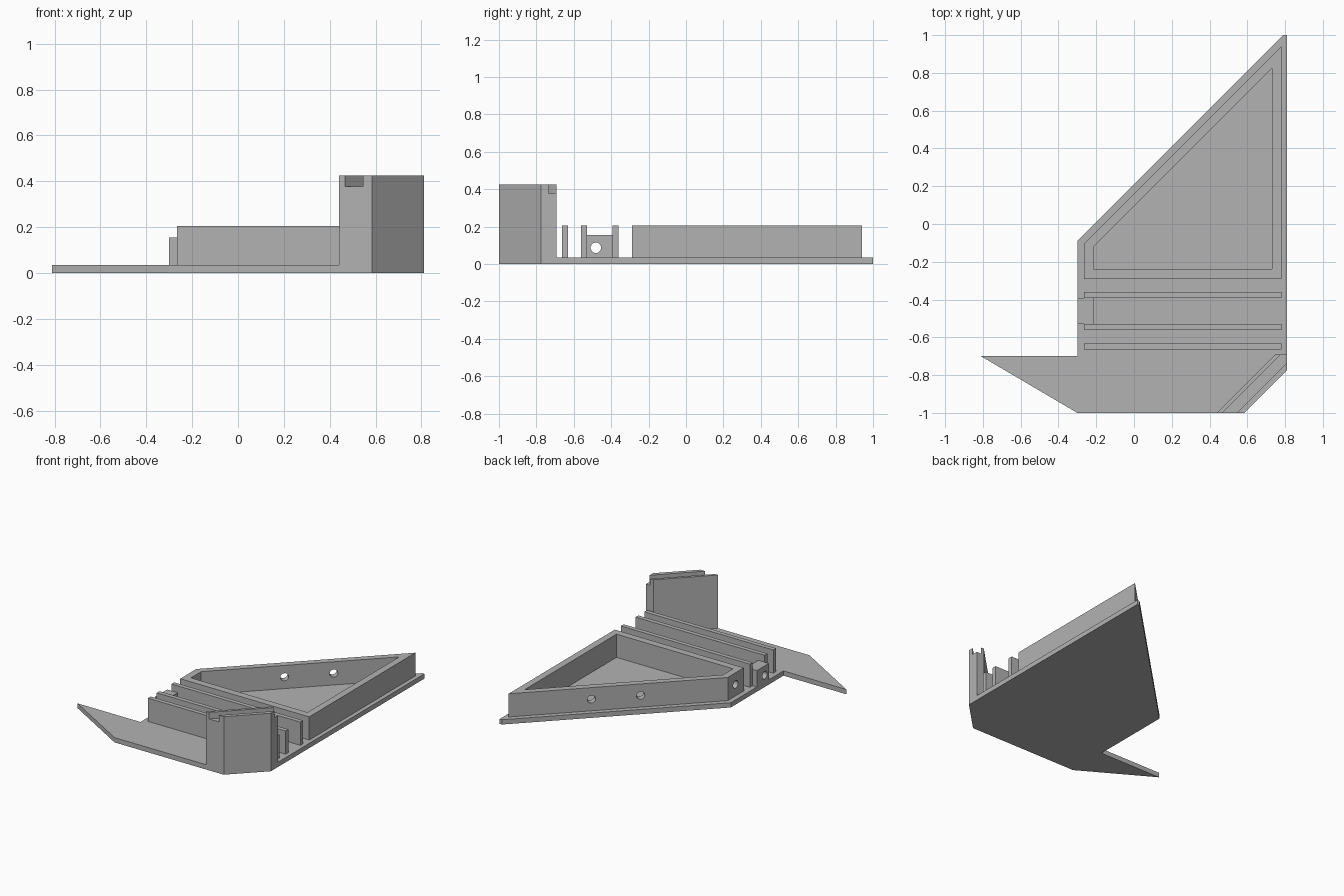
import bpy, bmesh, math
from mathutils import Vector

if "Cube" in bpy.data.objects:
    bpy.data.objects.remove(bpy.data.objects["Cube"], do_unlink=True)

GREY = (0.45, 0.45, 0.45, 1)
grey = bpy.data.materials.new("plain grey")
grey.use_nodes = True
grey.diffuse_color = GREY
grey.node_tree.nodes["Principled BSDF"].inputs["Base Color"].default_value = GREY

BASE_TOP, WALL_TOP, BLOCK_TOP, TOWER_TOP = 0.035, 0.205, 0.155, 0.425
HOLE_RADIUS = 0.028


def add_object(name, bm):
    bmesh.ops.recalc_face_normals(bm, faces=bm.faces)
    mesh = bpy.data.meshes.new(name)
    bm.to_mesh(mesh)
    bm.free()
    mesh.materials.append(grey)
    obj = bpy.data.objects.new(name, mesh)
    bpy.context.collection.objects.link(obj)
    return obj


def prism(name, outline, bottom, top):
    """Extrude a plan outline from bottom to top."""
    bm = bmesh.new()
    face = bm.faces.new([bm.verts.new((x, y, bottom)) for x, y in outline])
    grown = bmesh.ops.extrude_face_region(bm, geom=[face])
    verts = [g for g in grown["geom"] if isinstance(g, bmesh.types.BMVert)]
    bmesh.ops.translate(bm, verts=verts, vec=(0, 0, top - bottom))
    return add_object(name, bm)


def box(name, x0, x1, y0, y1, bottom, top):
    return prism(name, [(x0, y0), (x1, y0), (x1, y1), (x0, y1)], bottom, top)


def drill(name, centre, direction, length):
    """A round cutter lying along the given direction."""
    bm = bmesh.new()
    bmesh.ops.create_cone(bm, cap_ends=True, segments=24, radius1=HOLE_RADIUS,
                          radius2=HOLE_RADIUS, depth=length)
    obj = add_object(name, bm)
    turn = Vector(direction).to_track_quat("Z", "Y").to_matrix().to_4x4()
    turn.translation = centre
    obj.data.transform(turn)
    return obj


def cut(target, cutters):
    """Subtract each cutter, then discard it."""
    for cutter in cutters:
        cutter.hide_render = True
        mod = target.modifiers.new("cut", "BOOLEAN")
        mod.operation, mod.solver, mod.object = "DIFFERENCE", "EXACT", cutter
        bpy.context.view_layer.objects.active = target
        bpy.ops.object.modifier_apply(modifier=mod.name)
        bpy.data.objects.remove(cutter, do_unlink=True)


# Base plate with the pointed wing on its right
prism("base_plate", [(-0.81, -0.70), (-0.30, -1), (0.585, -1), (0.81, -0.775),
                     (0.81, 1), (0.79, 1), (-0.30, -0.09), (-0.30, -0.70)],
      0, BASE_TOP)

# Open tray with slanted back wall
tray = prism("tray_wall", [(-0.265, -0.29), (0.78, -0.29), (0.78, 0.94), (-0.265, -0.105)],
             BASE_TOP, WALL_TOP)
hollow = prism("tray_hollow", [(-0.215, -0.238), (0.73, -0.238), (0.73, 0.825), (-0.215, -0.12)],
               0, 0.3)
holes = [drill("slant_hole", (x, x + 0.13, 0.12), (-1, 1, 0), 0.15) for x in (0.40, 0.165)]
holes.append(drill("side_hole", (-0.24, -0.195, 0.12), (1, 0, 0), 0.12))
cut(tray, [hollow] + holes)

# Parallel ribs in front of the tray
for name, y in (("back_rib", -0.376), ("middle_rib", -0.546), ("front_rib", -0.648)):
    box(name, -0.265, 0.78, y - 0.016, y + 0.016, BASE_TOP, WALL_TOP)

# Drilled block between two ribs
block = box("drilled_block", -0.30, -0.215, -0.53, -0.392, BASE_TOP, BLOCK_TOP)
cut(block, [drill("block_hole", (-0.26, -0.482, 0.087), (1, 0, 0), 0.2)])

# Corner tower with a slot along its top
tower = prism("corner_tower", [(0.44, -1), (0.585, -1), (0.81, -0.775),
                               (0.81, -0.692), (0.748, -0.692)],
              BASE_TOP, TOWER_TOP)
slot = prism("slot", [(0.367, -1.1), (0.445, -1.1), (0.945, -0.6), (0.867, -0.6)], 0.377, 0.6)
cut(tower, [slot])
